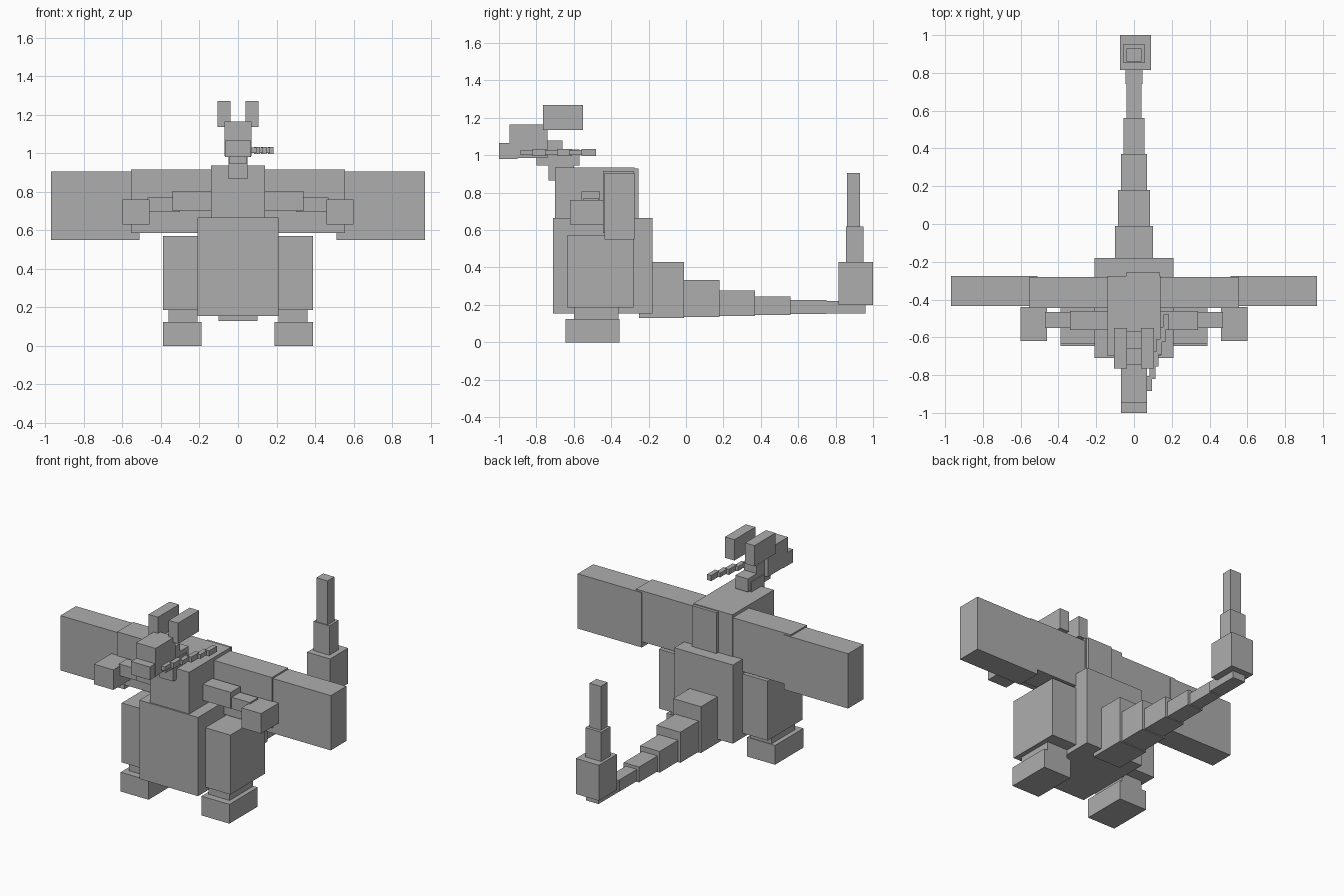
import bpy
from mathutils import Vector

default_cube = bpy.data.objects.get("Cube")
if default_cube:
    bpy.data.objects.remove(default_cube, do_unlink=True)

# One stone-grey material shared by every part
GREY = (0.42, 0.42, 0.42, 1)
stone_grey = bpy.data.materials.new("stone_grey")
stone_grey.use_nodes = True
stone_grey.diffuse_color = GREY
stone_grey.node_tree.nodes["Principled BSDF"].inputs["Base Color"].default_value = GREY


def block(name, across, depth, height):
    """Flat-faced block filling a (min, max) range on x, y and z."""
    low, high = (Vector(corner) for corner in zip(across, depth, height))
    bpy.ops.mesh.primitive_cube_add(size=1, location=(low + high) / 2)
    part = bpy.context.object
    part.name = name
    for vertex in part.data.vertices:
        vertex.co *= high - low
    part.data.materials.append(stone_grey)


def centre_block(name, half_width, depth, height):
    """Block that straddles the middle plane."""
    block(name, (-half_width, half_width), depth, height)


def block_pair(name, across, depth, height):
    """Matching blocks on the left (+x) and the right (-x)."""
    inner, outer = across
    block("left_" + name, (inner, outer), depth, height)
    block("right_" + name, (-outer, -inner), depth, height)


# Body
centre_block("belly", half_width=0.21, depth=(-0.71, -0.18), height=(0.155, 0.665))
centre_block("chest", half_width=0.14, depth=(-0.7, -0.275), height=(0.6, 0.935))
block("upper_back", across=(-0.04, 0.135), depth=(-0.6, -0.255), height=(0.6, 0.93))

# Legs
block_pair("thigh", across=(0.18, 0.39), depth=(-0.635, -0.28), height=(0.185, 0.57))
block_pair("shin", across=(0.21, 0.36), depth=(-0.6, -0.36), height=(0.1, 0.2))
block_pair("foot", across=(0.19, 0.39), depth=(-0.645, -0.355), height=(0, 0.125))

# Arms
block_pair("upper_arm", across=(0.12, 0.34), depth=(-0.56, -0.46), height=(0.7, 0.805))
block_pair("forearm", across=(0.3, 0.47), depth=(-0.55, -0.465), height=(0.695, 0.77))
block_pair("hand", across=(0.46, 0.6), depth=(-0.62, -0.44), height=(0.63, 0.76))

# Wings
block_pair("inner_wing", across=(0.1, 0.555), depth=(-0.445, -0.28), height=(0.585, 0.915))
block_pair("outer_wing", across=(0.51, 0.97), depth=(-0.435, -0.275), height=(0.55, 0.905))

# Neck
centre_block("neck_base", half_width=0.05, depth=(-0.735, -0.6), height=(0.865, 1))
centre_block("neck", half_width=0.045, depth=(-0.8, -0.57), height=(0.945, 1.03))
centre_block("nape", half_width=0.045, depth=(-0.76, -0.66), height=(1, 1.08))

# Head
centre_block("head", half_width=0.07, depth=(-0.945, -0.74), height=(0.985, 1.165))
centre_block("snout", half_width=0.068, depth=(-1, -0.9), height=(0.98, 1.065))
block_pair("horn", across=(0.038, 0.106), depth=(-0.765, -0.55), height=(1.135, 1.27))

# Whisker on the left cheek: short links sweeping back and outwards
for link in range(6):
    start = -0.885 + 0.065 * link
    inner = 0.065 + 0.018 * link
    radius = 0.018 if link % 2 else 0.014
    block(
        f"whisker_link_{link}",
        across=(inner, inner + 0.03),
        depth=(start, start + 0.08),
        height=(1.015 - radius, 1.015 + radius),
    )

# Tail: evenly spaced links, each lower and narrower than the one before
for link in range(5):
    end = 0.19 * link - 0.01
    centre_block(
        f"tail_link_{link}",
        half_width=0.1 - 0.015 * link,
        depth=(end - 0.24, end),
        height=(0.13 + 0.005 * link, 0.2 + 0.23 * 0.58 ** link),
    )
centre_block("tail_tip", half_width=0.045, depth=(0.74, 0.96), height=(0.155, 0.22))

# Stacked flame on the tail tip
block("flame_base", across=(-0.075, 0.09), depth=(0.815, 1), height=(0.2, 0.43))
centre_block("flame_middle", half_width=0.057, depth=(0.855, 0.95), height=(0.4, 0.62))
centre_block("flame_top", half_width=0.04, depth=(0.86, 0.93), height=(0.6, 0.905))
